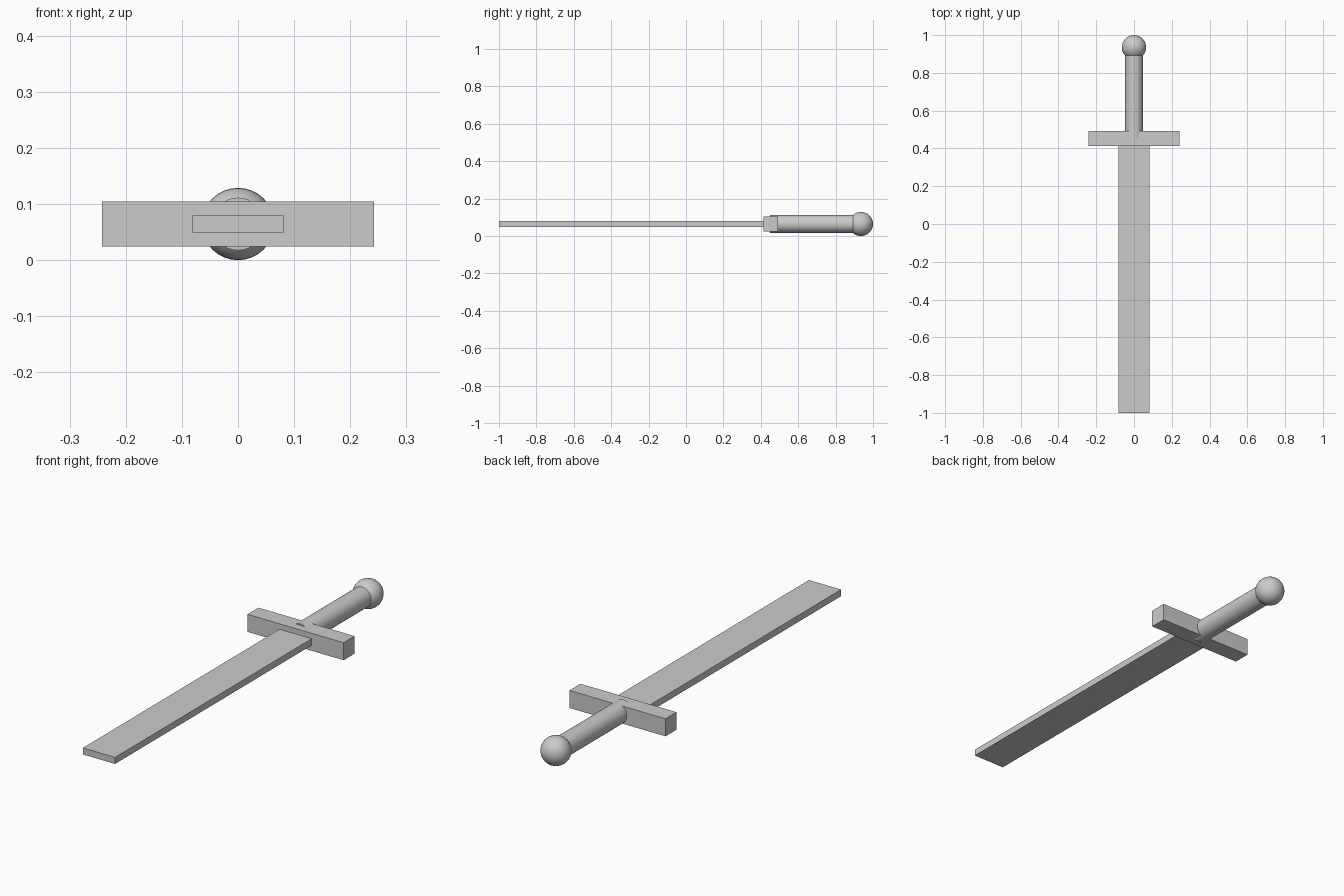
import bpy, math

if "Cube" in bpy.data.objects:
    bpy.data.objects.remove(bpy.data.objects["Cube"])

Z = 0.0645  # height of the sword's long axis


def box(name, x, y0, y1, z):
    """Box centred on the sword axis, running from y0 to y1."""
    bpy.ops.mesh.primitive_cube_add(size=1, location=(0, (y0 + y1) / 2, Z))
    ob = bpy.context.object
    ob.name = name
    ob.scale = (x, y1 - y0, z)
    bpy.ops.object.transform_apply(location=False, rotation=False, scale=True)
    return ob


# Flat blade and crossguard
box("blade", 0.162, -1.0, 0.416, 0.03)
box("crossguard", 0.484, 0.414, 0.493, 0.08)

# Round grip, starting inside the guard and ending inside the pommel
y0, y1 = 0.45, 0.91
bpy.ops.mesh.primitive_cylinder_add(vertices=32, radius=0.047, depth=y1 - y0,
                                    location=(0, (y0 + y1) / 2, Z),
                                    rotation=(math.pi / 2, 0, 0))
bpy.context.object.name = "grip"
bpy.ops.object.shade_smooth_by_angle()

# Ball pommel
bpy.ops.mesh.primitive_uv_sphere_add(segments=32, ring_count=16, radius=0.0645,
                                     location=(0, 1 - 0.0645, Z),
                                     rotation=(math.pi / 2, 0, 0))
bpy.context.object.name = "pommel"
bpy.ops.object.shade_smooth_by_angle()
